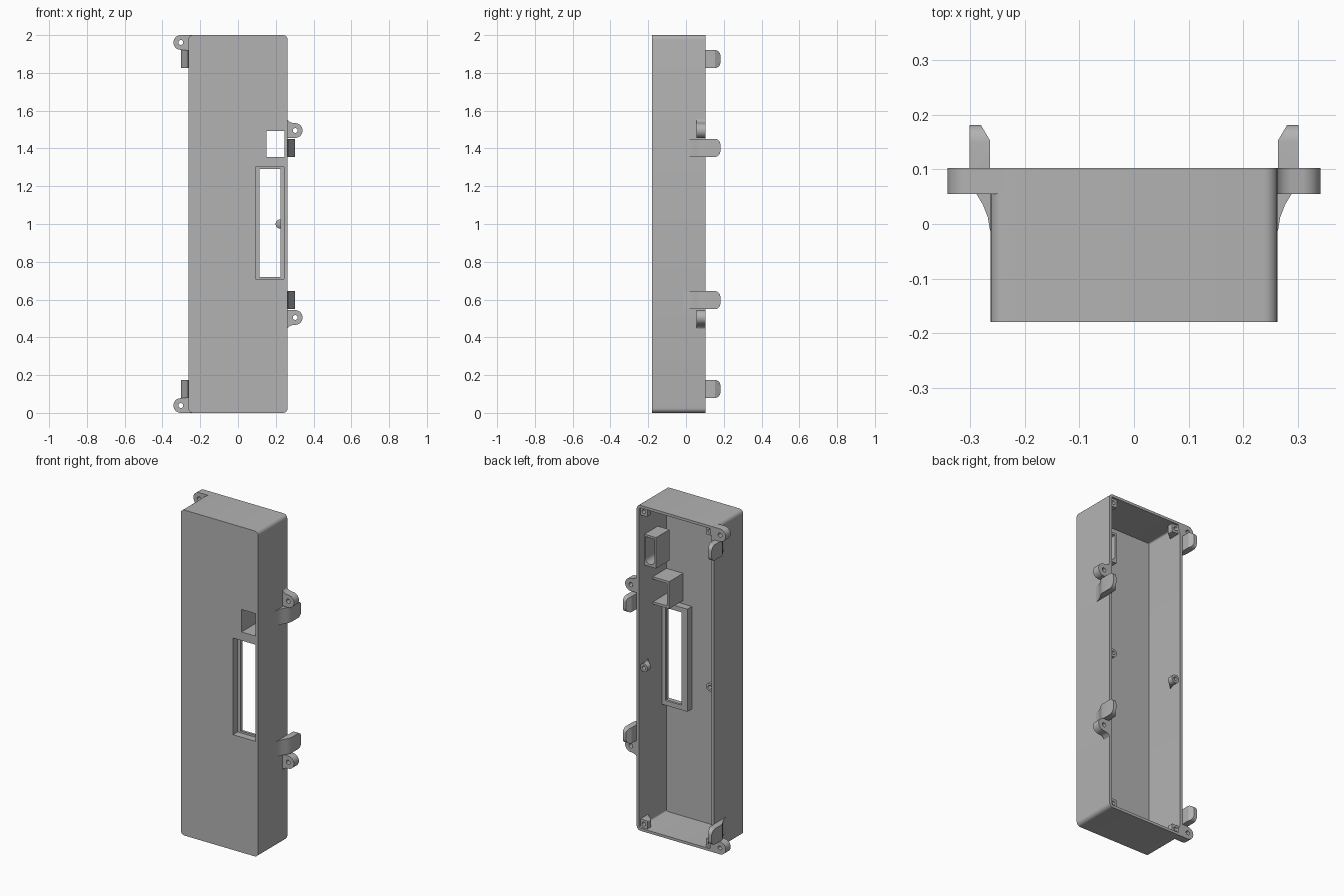
import bpy, bmesh, math
from math import cos, sin, radians

cube = bpy.data.objects.get("Cube")
if cube:
    bpy.data.objects.remove(cube, do_unlink=True)

grey = bpy.data.materials.new("plain grey plastic")
grey.use_nodes = True
COLOUR = (0.45, 0.45, 0.45, 1)
grey.diffuse_color = COLOUR
grey.node_tree.nodes["Principled BSDF"].inputs["Base Color"].default_value = COLOUR


def prism(name, outline, low, high, axis="y"):
    """Extrude an outline: (x, z) along y, or (x, y) along z."""
    bm = bmesh.new()
    put = (lambda p, h: (p[0], h, p[1])) if axis == "y" else (lambda p, h: (p[0], p[1], h))
    ends = [[bm.verts.new(put(p, h)) for p in outline] for h in (low, high)]
    bm.faces.new(ends[0])
    bm.faces.new(ends[1])
    n = len(outline)
    for i in range(n):
        j = (i + 1) % n
        bm.faces.new((ends[0][i], ends[0][j], ends[1][j], ends[1][i]))
    bmesh.ops.recalc_face_normals(bm, faces=bm.faces)
    mesh = bpy.data.meshes.new(name)
    bm.to_mesh(mesh)
    bm.free()
    mesh.materials.append(grey)
    obj = bpy.data.objects.new(name, mesh)
    bpy.context.collection.objects.link(obj)
    return obj


def arc(cx, cz, r, start, end, steps=10):
    angles = [radians(start + (end - start) * i / steps) for i in range(steps + 1)]
    return [(cx + r * cos(a), cz + r * sin(a)) for a in angles]


def circle(cx, cz, r, n=24):
    return arc(cx, cz, r, 0, 360, n)[:-1]


def rect(x0, x1, z0, z1):
    return [(x0, z0), (x1, z0), (x1, z1), (x0, z1)]


def rounded(x0, x1, z0, z1, r):
    return (arc(x1 - r, z1 - r, r, 0, 90, 6) + arc(x0 + r, z1 - r, r, 90, 180, 6)
            + arc(x0 + r, z0 + r, r, 180, 270, 6) + arc(x1 - r, z0 + r, r, 270, 360, 6))


def activate(obj):
    bpy.ops.object.select_all(action="DESELECT")
    obj.select_set(True)
    bpy.context.view_layer.objects.active = obj


def cut(obj, outline, low, high):
    cutter = prism("cutter", outline, low, high)
    cutter.hide_render = True
    mod = obj.modifiers.new("cut", "BOOLEAN")
    mod.operation, mod.solver, mod.object = "DIFFERENCE", "EXACT", cutter
    activate(obj)
    bpy.ops.object.modifier_apply(modifier=mod.name)
    bpy.data.objects.remove(cutter, do_unlink=True)


def flip(points, sx, upper):
    """Place a +x, upper-half outline on the chosen side and half."""
    return [(x * sx, z if upper else 2 - z) for x, z in points]


X, FRONT, BACK, WALL = 0.263, -0.18, 0.103, 0.016
WINDOW = rect(0.113, 0.225, 0.72, 1.29)
RECESS = rect(0.092, 0.244, 0.708, 1.302)
PORT = rect(0.15, 0.245, 1.355, 1.493)

# Hollow case, open at the back
case = prism("case", rounded(-X, X, 0, 2, 0.025), FRONT, BACK)
cut(case, rounded(-X + WALL, X - WALL, WALL, 2 - WALL, 0.01), FRONT + WALL, BACK + 0.1)
cut(case, RECESS, FRONT - 0.1, FRONT + 0.05)
cut(case, PORT, FRONT - 0.1, FRONT + 0.05)

# Raised frame behind the long window, with a stepped recess
frame = prism("window_frame", rect(0.075, 0.252, 0.69, 1.32), FRONT + 0.012, -0.12)
cut(frame, RECESS, FRONT - 0.1, -0.135)
cut(frame, WINDOW, FRONT - 0.1, 0)

# Square tube behind the small port
tube = prism("port_tube", rect(0.135, 0.252, 1.34, 1.508), FRONT + 0.012, -0.03)
cut(tube, PORT, FRONT - 0.1, 0.1)

# Socket block on the inner wall, its pocket rounded at the bottom
socket = prism("socket_block", rect(0.168, 0.252, 1.61, 1.8), -0.08, 0.05)
cut(socket, arc(0.209, 1.655, 0.031, 180, 360) + [(0.24, 1.787), (0.178, 1.787)], -0.06, 0.1)

# Screw bosses that taper into the side walls
for sx, side in ((1, "left"), (-1, "right")):
    for z, level in ((0.04, "lower"), (1, "middle"), (1.96, "upper")):
        cx = 0.224 * sx
        outline = circle(cx, z, 0.025) if level == "middle" else rounded(
            cx - 0.026, cx + 0.026, z - 0.026, z + 0.026, 0.006)
        boss = prism(f"{side}_{level}_boss", outline, 0.055, 0.09)
        taper = prism(f"{side}_{level}_boss_taper", outline, 0.02, 0.055)
        for v in taper.data.vertices:
            if v.co.y < 0.03:
                v.co.x = 0.25 * sx + (v.co.x - 0.25 * sx) * 0.15
        cut(boss, circle(cx, z, 0.012), 0.057, 0.2)

# Mounting ears and hooked clips: high on the right, inboard on the left
CLIP = [(0.255, -0.015), (0.264, -0.012), (0.268, 0.012), (0.277, 0.035), (0.289, 0.055),
        (0.299, 0.075), (0.302, 0.09), (0.302, 0.182), (0.281, 0.182), (0.264, 0.153),
        (0.264, 0.1), (0.255, 0.1)]
for sx, side, ear_z, clip_z in ((1, "left", 1.495, 1.403), (-1, "right", 1.961, 1.873)):
    for upper in (True, False):
        level = "upper" if upper else "lower"
        outline = [(0.25, ear_z - 0.039)] + arc(0.303, ear_z, 0.039, -90, 90, 16)
        if side == "left":
            outline += arc(0.303, ear_z + 0.078, 0.039, -90, -180, 6)[1:]
            outline = [p for p in outline] + [(0.25, ear_z + 0.078)]
            outline[-8:-1] = [(0.288, ear_z + 0.04), (0.277, ear_z + 0.044), (0.268, ear_z + 0.05),
                              (0.263, ear_z + 0.057)]
            outline[-1] = (0.25, ear_z + 0.057)
        else:
            outline += [(0.235, ear_z + 0.039), (0.235, ear_z)]
        ear = prism(f"{side}_{level}_ear", flip(outline, sx, upper), 0.055, BACK)
        cut(ear, flip(circle(0.303, ear_z, 0.013), sx, upper), 0, 0.2)

        zc = clip_z if upper else 2 - clip_z
        clip = prism(f"{side}_{level}_clip", [(x * sx, y) for x, y in CLIP],
                     zc - 0.048, zc + 0.048, "z")
        # Round the tip in the side direction
        mod = clip.modifiers.new("round tip", "BOOLEAN")
        tip = prism("cutter", rounded(-0.1, 0.182, zc - 0.048, zc + 0.048, 0.03), -0.4, 0.4)
        tip.hide_render = True
        for v in tip.data.vertices:
            v.co.x, v.co.y = v.co.y, v.co.x
        tip.data.flip_normals()
        mod.operation, mod.solver, mod.object = "INTERSECT", "EXACT", tip
        activate(clip)
        bpy.ops.object.modifier_apply(modifier=mod.name)
        bpy.data.objects.remove(tip, do_unlink=True)

# Smooth the curved walls, keep the edges crisp
for obj in list(bpy.context.collection.objects):
    if obj.type == "MESH" and grey.name in obj.data.materials:
        activate(obj)
        bpy.ops.object.shade_smooth_by_angle(angle=radians(30))
